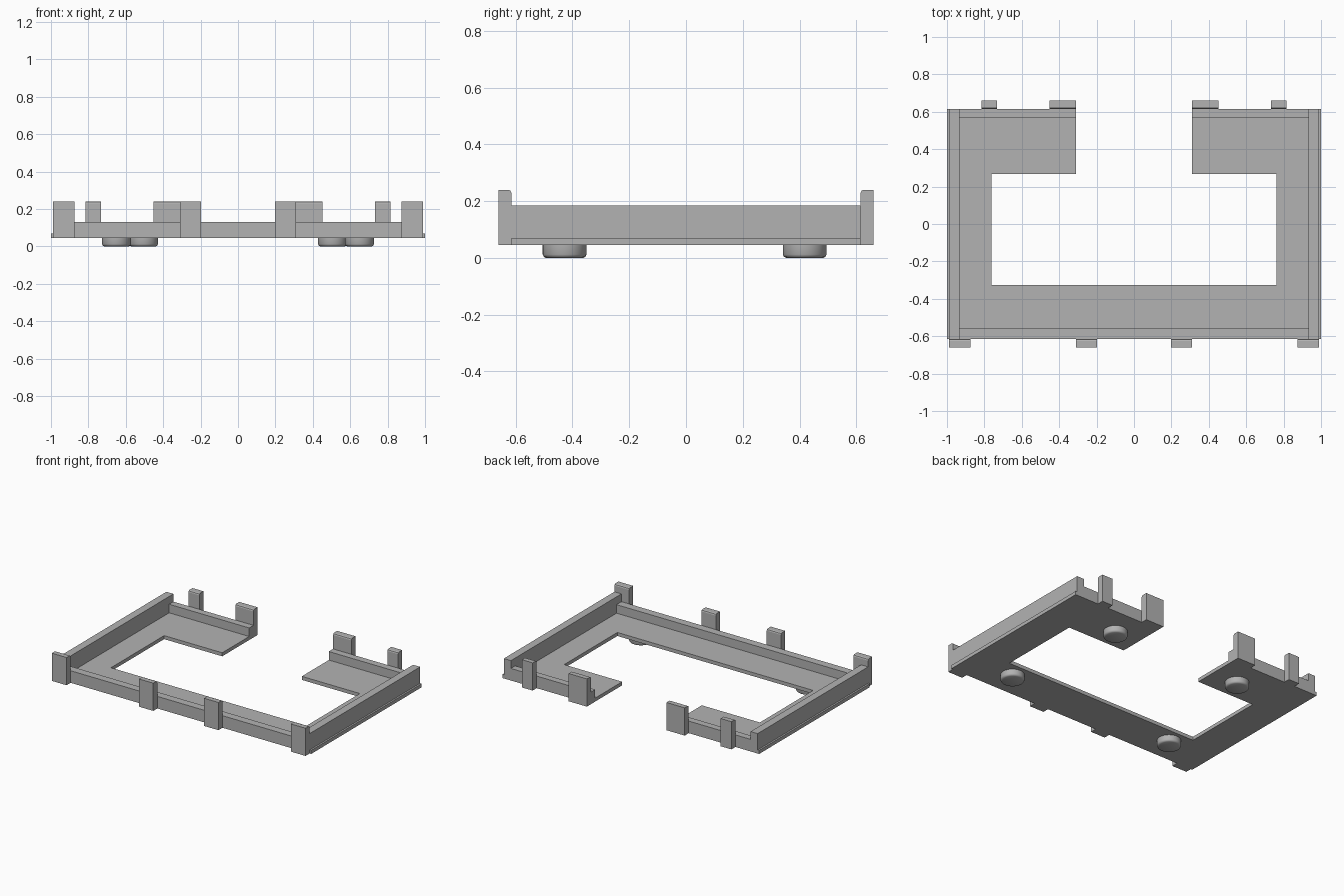
import bpy, bmesh, math

cube = bpy.data.objects.get("Cube")
if cube:
    bpy.data.objects.remove(cube, do_unlink=True)

grey = bpy.data.materials.new("plain_grey")
grey.use_nodes = True
grey.diffuse_color = (0.45, 0.45, 0.45, 1)
grey.node_tree.nodes["Principled BSDF"].inputs["Base Color"].default_value = (0.45, 0.45, 0.45, 1)

Z0, FLOOR, LOW, HIGH, TOP = 0.045, 0.07, 0.13, 0.185, 0.24
YB = 0.615            # half depth of the tray
GAP = 0.31            # half width of the rear gap


def finish(name, bm):
    bmesh.ops.recalc_face_normals(bm, faces=bm.faces)
    mesh = bpy.data.meshes.new(name)
    bm.to_mesh(mesh)
    bm.free()
    mesh.materials.append(grey)
    obj = bpy.data.objects.new(name, mesh)
    bpy.context.collection.objects.link(obj)
    return obj


def prism(name, points, direction):
    """Extrude a closed outline along a direction."""
    bm = bmesh.new()
    face = bm.faces.new([bm.verts.new(p) for p in points])
    ext = bmesh.ops.extrude_face_region(bm, geom=[face])
    verts = [g for g in ext["geom"] if isinstance(g, bmesh.types.BMVert)]
    bmesh.ops.translate(bm, verts=verts, vec=direction)
    return finish(name, bm)


def box(name, xs, ys, z0, z1):
    xa, xb = sorted(xs)
    ya, yb = sorted(ys)
    pts = [(xa, ya, z0), (xb, ya, z0), (xb, yb, z0), (xa, yb, z0)]
    return prism(name, pts, (0, 0, z1 - z0))


def tab(name, xs, y_in, y_out):
    """Upright clip with its inner top edge chamfered."""
    xa, xb = sorted(xs)
    s = 1 if y_out > y_in else -1
    profile = [(y_in, Z0), (y_out, Z0), (y_out, TOP),
               (y_in + s * 0.01, TOP), (y_in + s * 0.003, TOP - 0.004), (y_in, TOP - 0.012)]
    return prism(name, [(xa, y, z) for y, z in profile], (xb - xa, 0, 0))


def foot(name, x, y, r=0.077):
    """Round pad with a softened lower rim, spun from a profile."""
    profile = [(0, 0), (r - 0.012, 0), (r - 0.004, 0.004), (r, 0.012), (r, 0.05), (0, 0.05)]
    bm = bmesh.new()
    verts = [bm.verts.new((x + d, y, z)) for d, z in profile]
    edges = [bm.edges.new(pair) for pair in zip(verts, verts[1:])]
    bmesh.ops.spin(bm, geom=verts + edges, cent=(x, y, 0), axis=(0, 0, 1),
                   angle=math.tau, steps=40)
    bmesh.ops.remove_doubles(bm, verts=bm.verts, dist=0.0005)
    obj = finish(name, bm)
    bpy.ops.object.select_all(action='DESELECT')
    obj.select_set(True)
    bpy.context.view_layer.objects.active = obj
    bpy.ops.object.shade_smooth_by_angle(angle=math.radians(50))


# Floor: a frame open at the rear, outlined from half and mirrored
half = [(GAP, YB), (GAP, 0.267), (0.762, 0.267), (0.762, -0.325)]
outline = [(1, -YB), (1, YB)] + half
outline += [(-x, y) for x, y in reversed(outline)]
prism("floor_frame", [(x, y, Z0) for x, y in outline], (0, 0, FLOOR - Z0))

# Front wall
box("front_wall", (-0.933, 0.933), (-YB, -0.56), FLOOR, LOW)

for side, s in (("left", 1), ("right", -1)):
    # Walls
    box(side + "_side_wall", (s * 0.933, s * 0.988), (-YB, YB), FLOOR, HIGH)
    box(side + "_rear_wall", (s * GAP, s * 0.933), (0.567, YB), FLOOR, LOW)
    # Clips
    tab(side + "_front_corner_tab", (s * 0.873, s * 0.988), -YB, -0.66)
    tab(side + "_front_inner_tab", (s * 0.198, s * GAP), -YB, -0.66)
    tab(side + "_rear_outer_tab", (s * 0.732, s * 0.816), YB, 0.66)
    tab(side + "_rear_inner_tab", (s * GAP, s * 0.452), YB, 0.66)
    # Feet
    foot(side + "_front_foot", s * 0.65, -0.428)
    foot(side + "_rear_foot", s * 0.505, 0.418)
